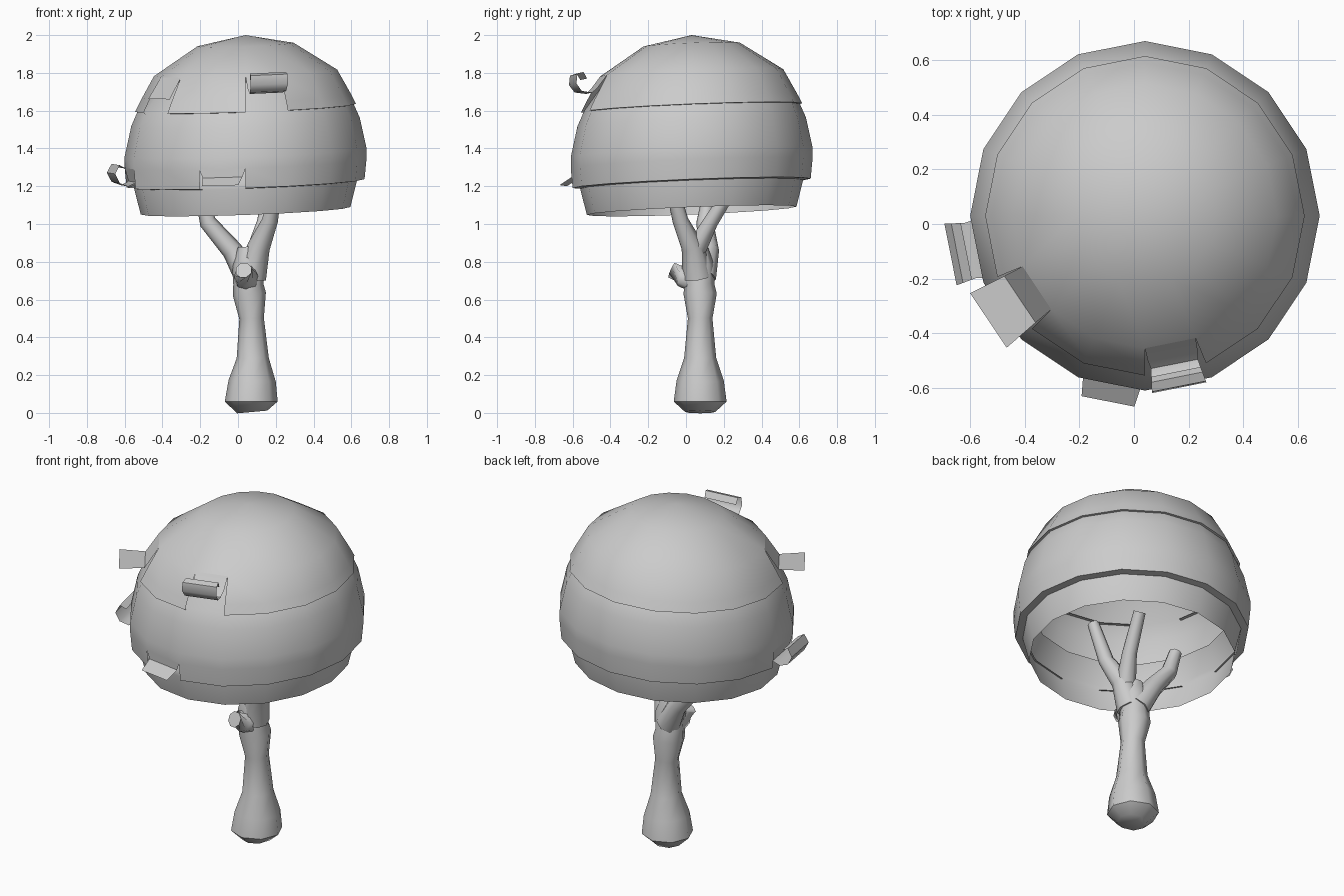
import bpy, bmesh, math
from mathutils import Vector

if "Cube" in bpy.data.objects:
    bpy.data.objects.remove(bpy.data.objects["Cube"])

SIDES = 16
CENTRE = Vector((0.04, 0.03))

grey = bpy.data.materials.new("plain grey")
grey.diffuse_color = (0.6, 0.6, 0.6, 1)
grey.use_nodes = True
grey.node_tree.nodes["Principled BSDF"].inputs["Base Color"].default_value = grey.diffuse_color


def finish(name, bm, angle):
    bmesh.ops.remove_doubles(bm, verts=bm.verts, dist=0.0005)
    bmesh.ops.recalc_face_normals(bm, faces=bm.faces)
    mesh = bpy.data.meshes.new(name)
    bm.to_mesh(mesh)
    bm.free()
    mesh.materials.append(grey)
    obj = bpy.data.objects.new(name, mesh)
    bpy.context.collection.objects.link(obj)
    bpy.ops.object.select_all(action='DESELECT')
    obj.select_set(True)
    bpy.context.view_layer.objects.active = obj
    bpy.ops.object.shade_smooth_by_angle(angle=math.radians(angle))
    return obj


def canopy_point(r, z, step):
    # canopy leans: it rises slightly towards the right and the back
    a = math.tau * step / SIDES
    x, y = r * math.cos(a), r * math.sin(a)
    return Vector((CENTRE.x + x, CENTRE.y + y, z + 0.036 * x + 0.04 * y))


def shell(name, profile, notches=(), notch_row=0):
    """Spin a profile; leave out one segment below notch_row for each notch."""
    bm = bmesh.new()
    rings = [[bm.verts.new(canopy_point(r, z, s)) for s in range(SIDES)] for r, z in profile]
    for row, (a, b) in enumerate(zip(rings, rings[1:])):
        for s in range(SIDES):
            if s in notches and row >= notch_row:
                continue
            t = (s + 1) % SIDES
            bm.faces.new((a[s], b[s], b[t], a[t]))
    bmesh.ops.dissolve_degenerate(bm, edges=bm.edges, dist=0.0005)
    return finish(name, bm, 45)


def tab(name, segment, path, narrow=0.1):
    """Peeled strip of canopy following a radial path over one segment."""
    bm = bmesh.new()
    rows = []
    for i, (r, z) in enumerate(path):
        inset = narrow * min(1, i / 2)
        rows.append([bm.verts.new(canopy_point(r, z, segment + s)) for s in (inset, 1 - inset)])
    for a, b in zip(rows, rows[1:]):
        bm.faces.new((a[0], b[0], b[1], a[1]))
    return finish(name, bm, 50)


def tube(name, rings, sides=8):
    """Tapered tube through (x, y, z, radius) rings, capped at both ends."""
    bm = bmesh.new()
    pts = [Vector(r[:3]) for r in rings]
    loops = []
    for i, p in enumerate(pts):
        d = (pts[min(i + 1, len(pts) - 1)] - pts[max(i - 1, 0)]).normalized()
        u = Vector((0, 1, 0)) if abs(d.y) < 0.9 else Vector((1, 0, 0))
        u = (u - d * u.dot(d)).normalized()
        v = d.cross(u)
        loops.append([bm.verts.new(p + rings[i][3] * (u * math.cos(math.tau * k / sides)
                      + v * math.sin(math.tau * k / sides))) for k in range(sides)])
    for a, b in zip(loops, loops[1:]):
        for k in range(sides):
            j = (k + 1) % sides
            bm.faces.new((a[k], a[j], b[j], b[k]))
    bm.faces.new(loops[0][::-1])
    bm.faces.new(loops[-1])
    return finish(name, bm, 50)


# canopy: three overlapping open shells
shell("canopy_top", [(0, 2.0), (0.255, 1.95), (0.485, 1.80), (0.56, 1.665),
                     (0.585, 1.615), (0.55, 1.61)], (9, 12), 2)
shell("canopy_middle", [(0.46, 1.77), (0.57, 1.62), (0.605, 1.54), (0.64, 1.38),
                        (0.64, 1.32), (0.63, 1.215), (0.58, 1.21)], (8, 11), 4)
shell("canopy_bottom", [(0.54, 1.36), (0.59, 1.24), (0.59, 1.21), (0.555, 1.07)])

# peeled tabs at the notches
tab("top_curl", 12, [(0.485, 1.80), (0.53, 1.74), (0.56, 1.71), (0.62, 1.72),
                     (0.65, 1.76), (0.645, 1.81), (0.61, 1.82), (0.59, 1.785)])
tab("top_flare", 9, [(0.485, 1.80), (0.56, 1.69), (0.70, 1.70)], 0.06)
tab("middle_curl", 8, [(0.64, 1.32), (0.62, 1.25), (0.66, 1.23), (0.71, 1.25),
                       (0.735, 1.30), (0.71, 1.345), (0.675, 1.325)])
tab("middle_flare", 11, [(0.64, 1.32), (0.635, 1.275), (0.70, 1.235)], 0.14)

# trunk with a flared foot
tube("trunk", [(0.075, 0.075, 0.005, 0.08), (0.07, 0.075, 0.06, 0.14), (0.075, 0.075, 0.17, 0.125),
               (0.078, 0.075, 0.29, 0.085), (0.072, 0.075, 0.5, 0.065), (0.06, 0.075, 0.63, 0.088),
               (0.055, 0.07, 0.68, 0.08), (0.055, 0.065, 0.78, 0.085), (0.05, 0.065, 0.88, 0.05)])

# branches and a cut stub
tube("left_branch", [(0.05, 0.09, 0.72, 0.07), (-0.03, 0.12, 0.86, 0.055),
                     (-0.16, 0.10, 1.01, 0.045), (-0.19, 0.12, 1.14, 0.035)])
tube("front_branch", [(0.07, 0.06, 0.72, 0.08), (0.11, 0.035, 0.88, 0.06),
                      (0.17, -0.03, 1.02, 0.042), (0.21, -0.09, 1.26, 0.032)])
tube("back_branch", [(0.10, 0.05, 0.86, 0.055), (0.14, 0.13, 1.01, 0.04),
                     (0.17, 0.25, 1.20, 0.033)])
tube("branch_stub", [(0.05, 0.06, 0.70, 0.07), (0.04, -0.02, 0.73, 0.062), (0.03, -0.075, 0.755, 0.045)])
